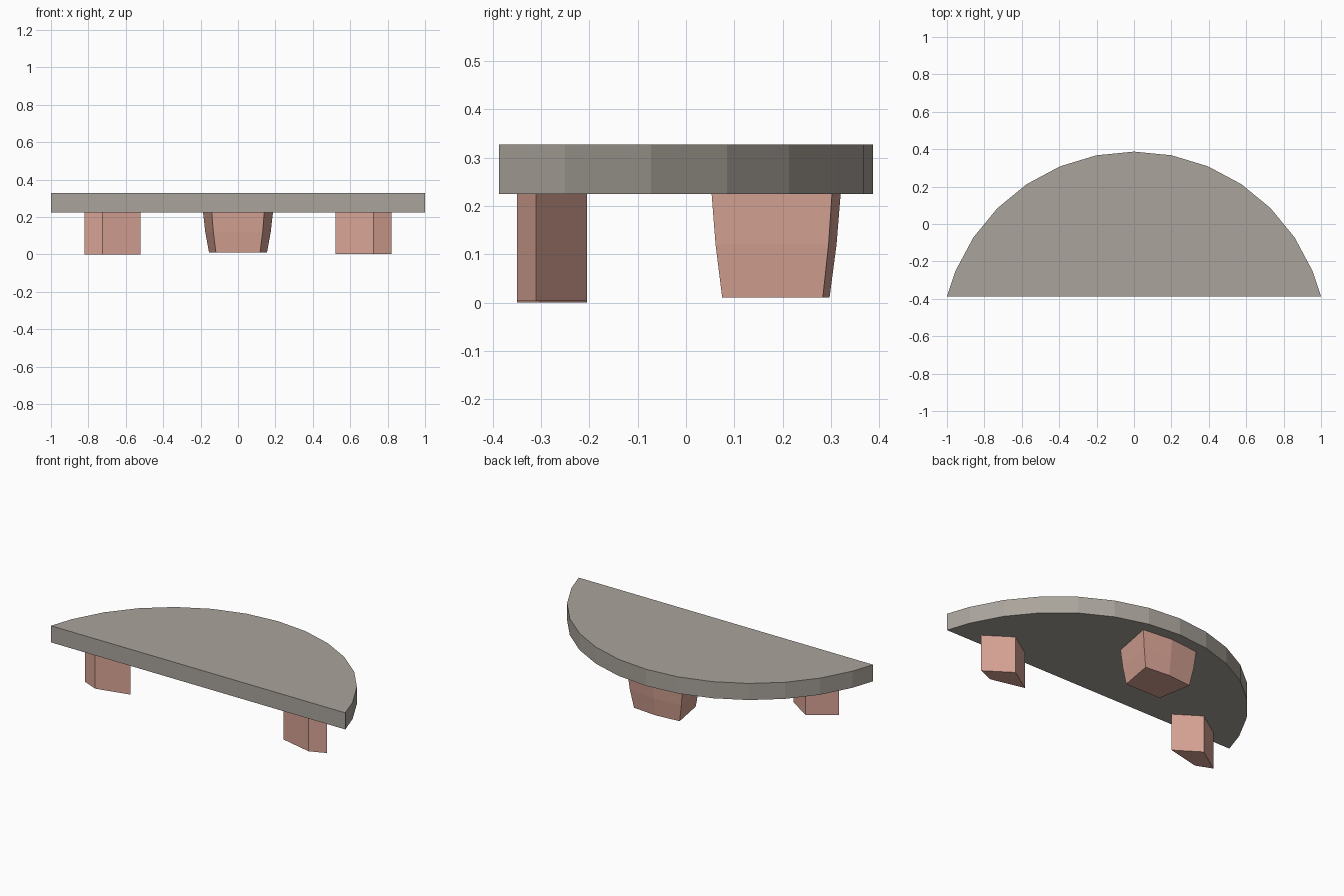
import bpy, bmesh, math

if "Cube" in bpy.data.objects:
    bpy.data.objects.remove(bpy.data.objects["Cube"])


def material(name, rgb):
    m = bpy.data.materials.new(name)
    m.diffuse_color = (*rgb, 1)
    m.use_nodes = True
    m.node_tree.nodes["Principled BSDF"].inputs["Base Color"].default_value = m.diffuse_color
    return m


stone = material("grey stone", (0.40, 0.37, 0.33))
clay = material("pink clay", (0.69, 0.37, 0.30))


def loft(name, rings, mat):
    """Solid through a stack of equal-length rings, each a list of (x, y, z)."""
    bm = bmesh.new()
    loops = [[bm.verts.new(p) for p in ring] for ring in rings]
    for a, b in zip(loops, loops[1:]):
        for i in range(len(a)):
            j = (i + 1) % len(a)
            bm.faces.new((a[i], a[j], b[j], b[i]))
    bm.faces.new(loops[0])
    bm.faces.new(loops[-1])
    bmesh.ops.recalc_face_normals(bm, faces=bm.faces)
    mesh = bpy.data.meshes.new(name)
    bm.to_mesh(mesh)
    bm.free()
    mesh.materials.append(mat)
    obj = bpy.data.objects.new(name, mesh)
    bpy.context.collection.objects.link(obj)
    return obj


# Bench top: 32-sided disc cut off by a straight front edge
R, CY, FRONT = 1.033, -0.646, -0.387
Z0, Z1 = 0.225, 0.327
arc = [(R * math.sin(math.radians(11.25 * k)), CY + R * math.cos(math.radians(11.25 * k)))
       for k in range(-6, 7)]
outline = [(-1, FRONT)] + arc + [(1, FRONT)]
loft("bench_top", [[(x, y, z) for x, y in outline] for z in (Z0, Z1)], stone)

# Front legs: skewed four-sided blocks, mirrored left and right
foot = [(0.725, -0.35), (0.822, -0.31), (0.667, -0.205), (0.52, -0.302)]
for side, s, bottom in (("left", -1, 0.0), ("right", 1, 0.003)):
    loft(f"front_leg_{side}", [[(s * x, y, z) for x, y in foot] for z in (bottom, Z0)], clay)

# Back leg: five-sided block that curves in towards the bottom
upper = [(-0.14, 0.053), (0.14, 0.053), (0.187, 0.302), (0, 0.32), (-0.187, 0.302)]
lower = [(-0.118, 0.075), (0.118, 0.075), (0.155, 0.283), (0, 0.297), (-0.155, 0.283)]
rings = []
for z, t in ((0.01, 1), (0.12, 0.37), (Z0, 0)):
    rings.append([(a[0] + t * (b[0] - a[0]), a[1] + t * (b[1] - a[1]), z)
                  for a, b in zip(upper, lower)])
loft("back_leg", rings, clay)
